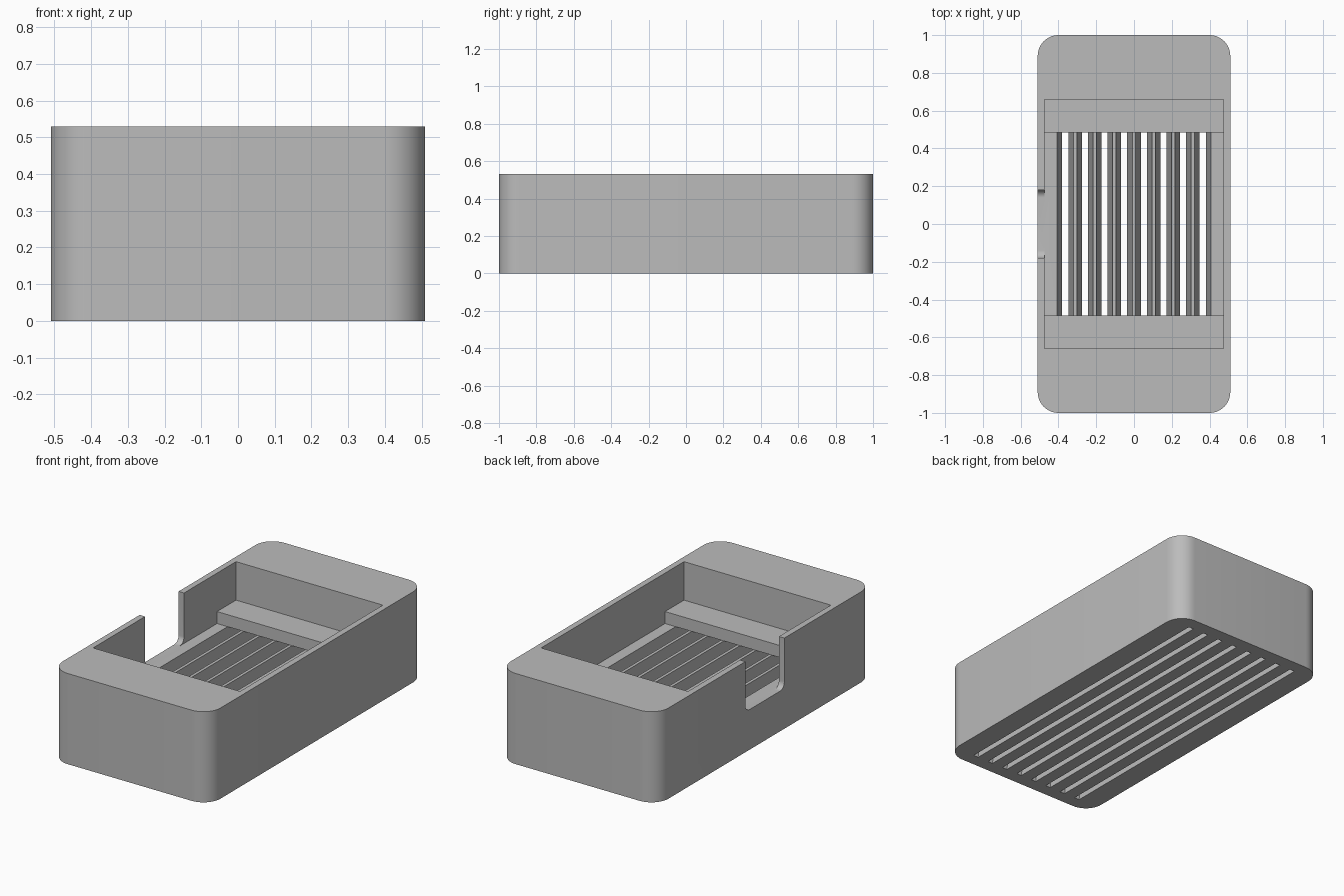
import bpy, bmesh, math

if "Cube" in bpy.data.objects:
    bpy.data.objects.remove(bpy.data.objects["Cube"])

W, L, H = 1.02, 2.0, 0.53      # outer size
FLOOR, LEDGE = 0.235, 0.305    # slatted floor and ledge heights
PITCH, SLOTS = 0.104, 8

grey = bpy.data.materials.new("plain grey")
grey.diffuse_color = (0.5, 0.5, 0.5, 1)
grey.use_nodes = True
grey.node_tree.nodes["Principled BSDF"].inputs["Base Color"].default_value = grey.diffuse_color


def rounded(w, h, r, n=10):
    """Outline of a rectangle with rounded corners."""
    pts = []
    for k, (sx, sy) in enumerate([(1, 1), (-1, 1), (-1, -1), (1, -1)]):
        for i in range(n + 1):
            a = math.pi / 2 * (k + i / n)
            pts.append((sx * (w / 2 - r) + r * math.cos(a),
                        sy * (h / 2 - r) + r * math.sin(a)))
    return pts


def prism(name, outline, place, lo, hi):
    """Extrude a 2D outline; place(u, v, t) maps it into space."""
    bm = bmesh.new()
    a = [bm.verts.new(place(u, v, lo)) for u, v in outline]
    b = [bm.verts.new(place(u, v, hi)) for u, v in outline]
    bm.faces.new(a)
    bm.faces.new(b)
    n = len(a)
    for i in range(n):
        bm.faces.new((a[i], a[(i + 1) % n], b[(i + 1) % n], b[i]))
    bmesh.ops.recalc_face_normals(bm, faces=bm.faces)
    me = bpy.data.meshes.new(name)
    bm.to_mesh(me)
    bm.free()
    ob = bpy.data.objects.new(name, me)
    bpy.context.collection.objects.link(ob)
    me.materials.append(grey)
    return ob


def rect(w, h):
    return [(-w / 2, -h / 2), (w / 2, -h / 2), (w / 2, h / 2), (-w / 2, h / 2)]


def up(u, v, t):
    return (u, v, t)


# outer body with rounded upright corners
tray = prism("tray_body", rounded(W, L, 0.11), up, 0, H)

# upper pocket, and the deeper well between the two ledges
cutters = [prism("upper_pocket_cutter", rect(0.95, 1.32), up, LEDGE, H + 0.1),
           prism("lower_well_cutter", rect(0.95, 0.97), up, FLOOR, H + 0.05)]

# notch in the left wall with rounded lower corners
cutters.append(prism("side_notch_cutter", rounded(0.36, 0.6, 0.04),
                     lambda u, v, t: (t, u, v + FLOOR + 0.3), -0.6, -0.45))

# tapered drain slots, wide at the floor and narrow underneath
for i in range(SLOTS):
    x = (i - (SLOTS - 1) / 2) * PITCH
    lean = 0.027 / FLOOR
    low, high = 0.016 - 0.02 * lean, 0.043
    cutters.append(prism("drain_slot_cutter",
                         [(-low, -0.02), (low, -0.02), (high, FLOOR), (-high, FLOOR)],
                         lambda u, v, t, x=x: (x + u, t, v), -0.925, 0.925))

for c in cutters:
    m = tray.modifiers.new(c.name, 'BOOLEAN')
    m.operation, m.solver, m.object = 'DIFFERENCE', 'EXACT', c

# bake the cuts, then remove the cutters
bpy.context.view_layer.update()
result = bpy.data.meshes.new_from_object(
    tray.evaluated_get(bpy.context.evaluated_depsgraph_get()))
tray.modifiers.clear()
tray.data = result
result.materials.clear()
result.materials.append(grey)
for c in cutters:
    bpy.data.objects.remove(c)

bpy.context.view_layer.objects.active = tray
tray.select_set(True)
bpy.ops.object.shade_smooth_by_angle(angle=math.radians(30))
